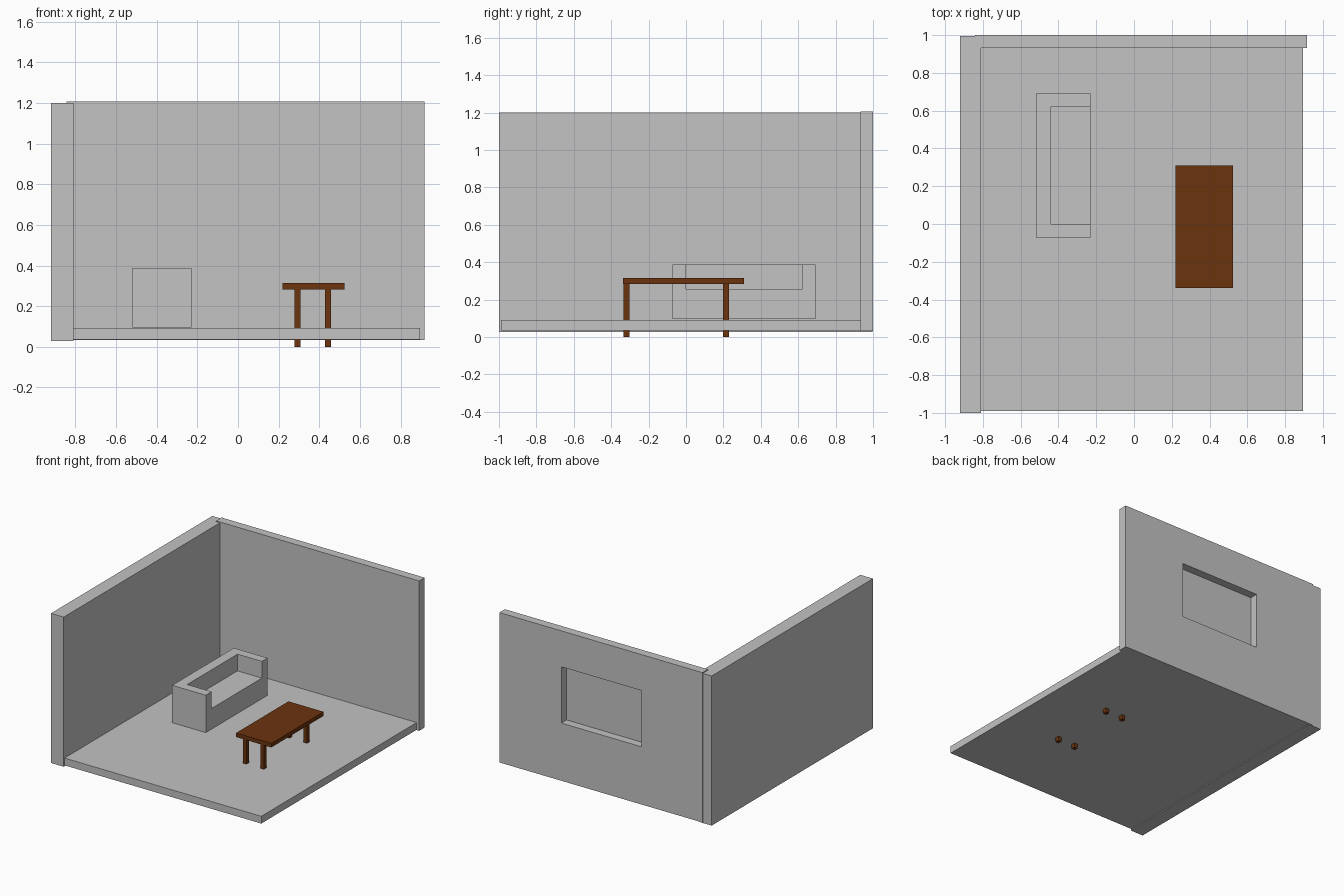
import bpy
import bmesh
from mathutils import Vector

default = bpy.data.objects.get("Cube")
if default:
    bpy.data.objects.remove(default, do_unlink=True)


def material(name, color):
    m = bpy.data.materials.new(name)
    m.use_nodes = True
    m.diffuse_color = color
    m.node_tree.nodes["Principled BSDF"].inputs["Base Color"].default_value = color
    return m


def box(name, low, high, mat):
    """Axis-aligned box between two opposite corners."""
    low, high = Vector(low), Vector(high)
    center, size = (low + high) / 2, high - low
    bm = bmesh.new()
    bmesh.ops.create_cube(bm, size=1)
    bmesh.ops.scale(bm, vec=size, verts=bm.verts)
    mesh = bpy.data.meshes.new(name)
    bm.to_mesh(mesh)
    bm.free()
    mesh.materials.append(mat)
    obj = bpy.data.objects.new(name, mesh)
    obj.location = center
    bpy.context.collection.objects.link(obj)
    return obj


def cut(obj, low, high):
    """Carve a box-shaped recess and discard the cutter."""
    cutter = box("cutter", low, high, obj.data.materials[0])
    cutter.hide_render = True
    mod = obj.modifiers.new("recess", 'BOOLEAN')
    mod.operation = 'DIFFERENCE'
    mod.solver = 'EXACT'
    mod.object = cutter
    bpy.context.view_layer.objects.active = obj
    bpy.ops.object.modifier_apply(modifier=mod.name)
    bpy.data.objects.remove(cutter, do_unlink=True)


grey = material("light grey", (0.546, 0.546, 0.546, 1))
brown = material("brown wood", (0.147, 0.033, 0.0045, 1))

# Room shell
box("floor", (-0.83, -0.99, 0.035), (0.895, 0.95, 0.092), grey)
box("side_wall", (-0.92, -1, 0.028), (-0.81, 0.996, 1.2), grey)
back_wall = box("back_wall", (-0.843, 0.932, 0.033), (0.917, 1, 1.207), grey)

# Window recess on the outside of the back wall
cut(back_wall, (-0.315, 0.936, 0.485), (0.38, 1.1, 0.925))

# Sofa with the seat carved between the arms
sofa = box("sofa", (-0.52, -0.072, 0.096), (-0.229, 0.692, 0.389), grey)
cut(sofa, (-0.44, 0, 0.258), (-0.1, 0.622, 0.6))

# Table
box("table_top", (0.22, -0.338, 0.283), (0.525, 0.31, 0.315), brown)
for side, x in (("right", 0.292), ("left", 0.443)):
    for end, y in (("front", -0.318), ("back", 0.215)):
        box(f"table_leg_{end}_{side}", (x - 0.015, y - 0.016, 0),
            (x + 0.015, y + 0.016, 0.285), brown)
